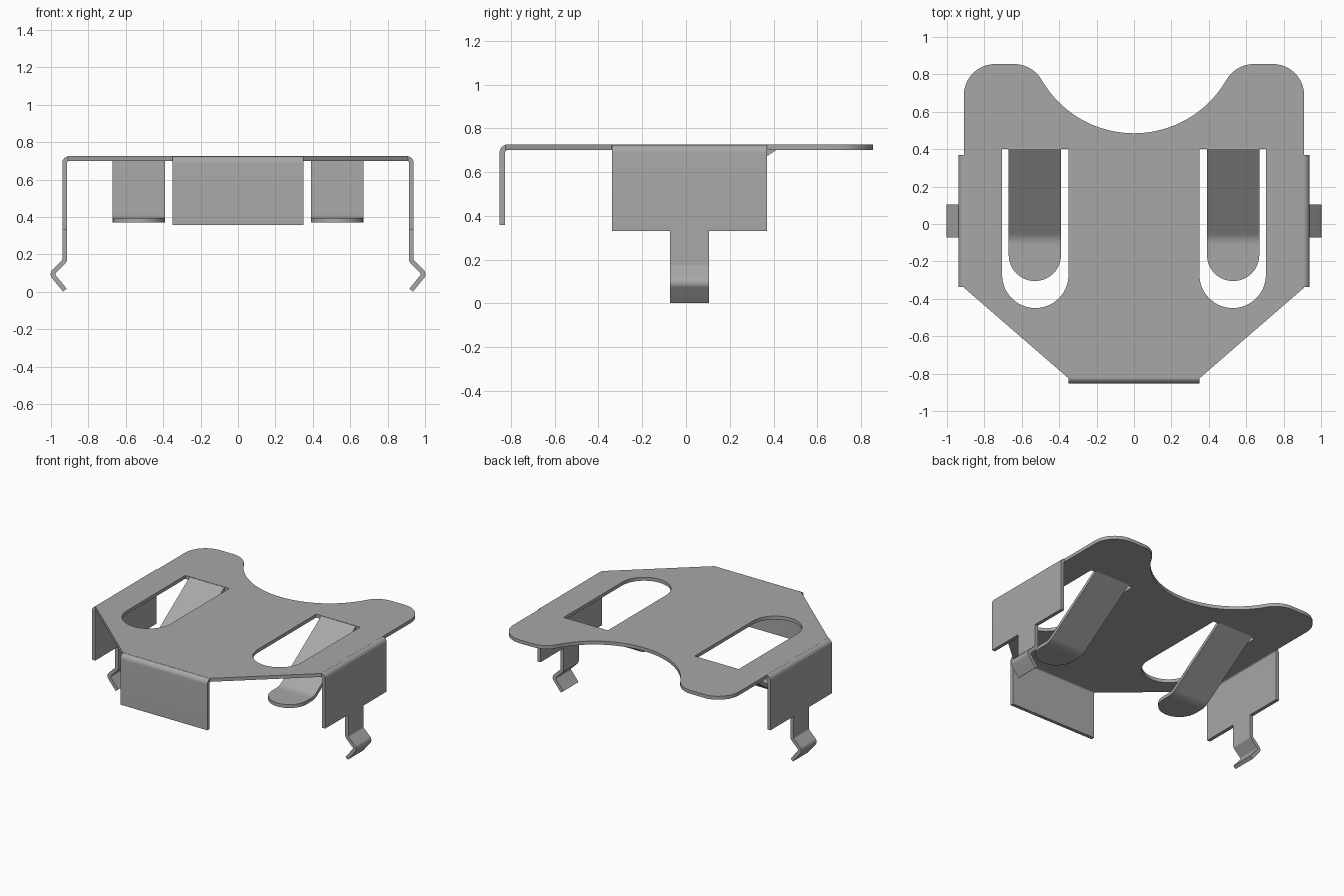
import bpy, bmesh, math
from mathutils import Vector

if "Cube" in bpy.data.objects:
    bpy.data.objects.remove(bpy.data.objects["Cube"], do_unlink=True)

T = 0.025            # sheet thickness
TOP = 0.7125         # middle of the top plate's thickness

steel = bpy.data.materials.new("grey_steel")
steel.use_nodes = True
steel.diffuse_color = (0.39, 0.39, 0.39, 1)
steel.node_tree.nodes["Principled BSDF"].inputs["Base Color"].default_value = (0.39, 0.39, 0.39, 1)


def finish(name, bm):
    """Turn a thin surface into sheet metal of even thickness."""
    bmesh.ops.recalc_face_normals(bm, faces=bm.faces)
    mesh = bpy.data.meshes.new(name)
    bm.to_mesh(mesh)
    bm.free()
    mesh.materials.append(steel)
    ob = bpy.data.objects.new(name, mesh)
    bpy.context.collection.objects.link(ob)
    bpy.ops.object.select_all(action='DESELECT')
    ob.select_set(True)
    bpy.context.view_layer.objects.active = ob
    sol = ob.modifiers.new("thickness", 'SOLIDIFY')
    sol.thickness, sol.offset, sol.use_even_offset = T, 0, True
    bpy.ops.object.modifier_apply(modifier=sol.name)
    bpy.ops.object.shade_smooth_by_angle(angle=math.radians(35))
    return ob


def fillet(points, r, n=8):
    """Round the inner corners of a 2D path."""
    pts = [Vector(p) for p in points]
    out = [pts[0]]
    for a, b, c in zip(pts, pts[1:], pts[2:]):
        d1, d2 = (a - b).normalized(), (c - b).normalized()
        half = d1.angle(d2) / 2
        centre = b + (d1 + d2).normalized() * (r / math.sin(half))
        s = b + d1 * (r / math.tan(half)) - centre
        e = b + d2 * (r / math.tan(half)) - centre
        sweep = math.pi - 2 * half
        for i in range(n + 1):
            t = i / n
            out.append(centre + (s * math.sin((1 - t) * sweep) + e * math.sin(t * sweep)) / math.sin(sweep))
    return out + [pts[-1]]


def strip(name, rows):
    """Skin a list of left/right point pairs."""
    bm = bmesh.new()
    vs = [[bm.verts.new(p) for p in row] for row in rows]
    for (a, b), (c, d) in zip(vs, vs[1:]):
        bm.faces.new((a, b, d, c))
    return finish(name, bm)


def arc(cx, cy, r, a0, a1, n):
    return [(cx + r * math.cos(math.radians(a0 + (a1 - a0) * i / n)),
             cy + r * math.sin(math.radians(a0 + (a1 - a0) * i / n))) for i in range(n + 1)]


# Top plate: right half outline mirrored, with two round-ended slots
half = [(0.35, -0.825), (0.91, -0.34)]
half += arc(0.743, 0.688, 0.167, 0, 90, 14)
half += arc(0.64, 0.6865, 0.1685, 90, 150.1, 10)
half += arc(0, 1.055, 0.57, -29.9, -90, 24)[1:]
outline = half + [(-x, y) for x, y in reversed(half[:-1])]
slot = [(0.705, 0.40), (0.35, 0.40)] + arc(0.5275, -0.272, 0.1775, 180, 360, 28)
bm = bmesh.new()
for loop in (outline, slot, [(-x, y) for x, y in slot]):
    vs = [bm.verts.new((x, y, TOP)) for x, y in loop]
    for i, v in enumerate(vs):
        bm.edges.new((v, vs[i - 1]))
bmesh.ops.triangle_fill(bm, use_beauty=True, use_dissolve=False, edges=bm.edges[:], normal=(0, 0, 1))
finish("top_plate", bm)

# Front flange, bent down from the plate
path = fillet([(-0.81, TOP), (-0.84, TOP), (-0.84, 0.357)], 0.024)
strip("front_flange", [((-0.35, y, z), (0.35, y, z)) for y, z in path])

for side, s in (("left", 1), ("right", -1)):
    # Side flange
    path = fillet([(0.895, TOP), (0.927, TOP), (0.927, 0.33)], 0.024)
    strip(side + "_flange", [((s * x, -0.338, z), (s * x, 0.37, z)) for x, z in path])

    # Spring clip below the side flange
    path = fillet([(0.927, 0.33), (0.927, 0.165), (0.997, 0.096), (0.926, 0.009)], 0.022)
    strip(side + "_clip", [((s * x, -0.072, z), (s * x, 0.104, z)) for x, z in path])

    # Spring tongue sloping down from the slot, with a round flat end
    path = [(p.x, p.y, 0.14) for p in fillet([(0.407, TOP), (-0.075, 0.3825), (-0.165, 0.3825)], 0.12)]
    for i in range(1, 17):
        a = math.radians(88 * i / 16)
        path.append((-0.165 - 0.14 * math.sin(a), 0.3825, 0.14 * math.cos(a)))
    strip(side + "_tongue", [((s * 0.53 - w, y, z), (s * 0.53 + w, y, z)) for y, z, w in path])
